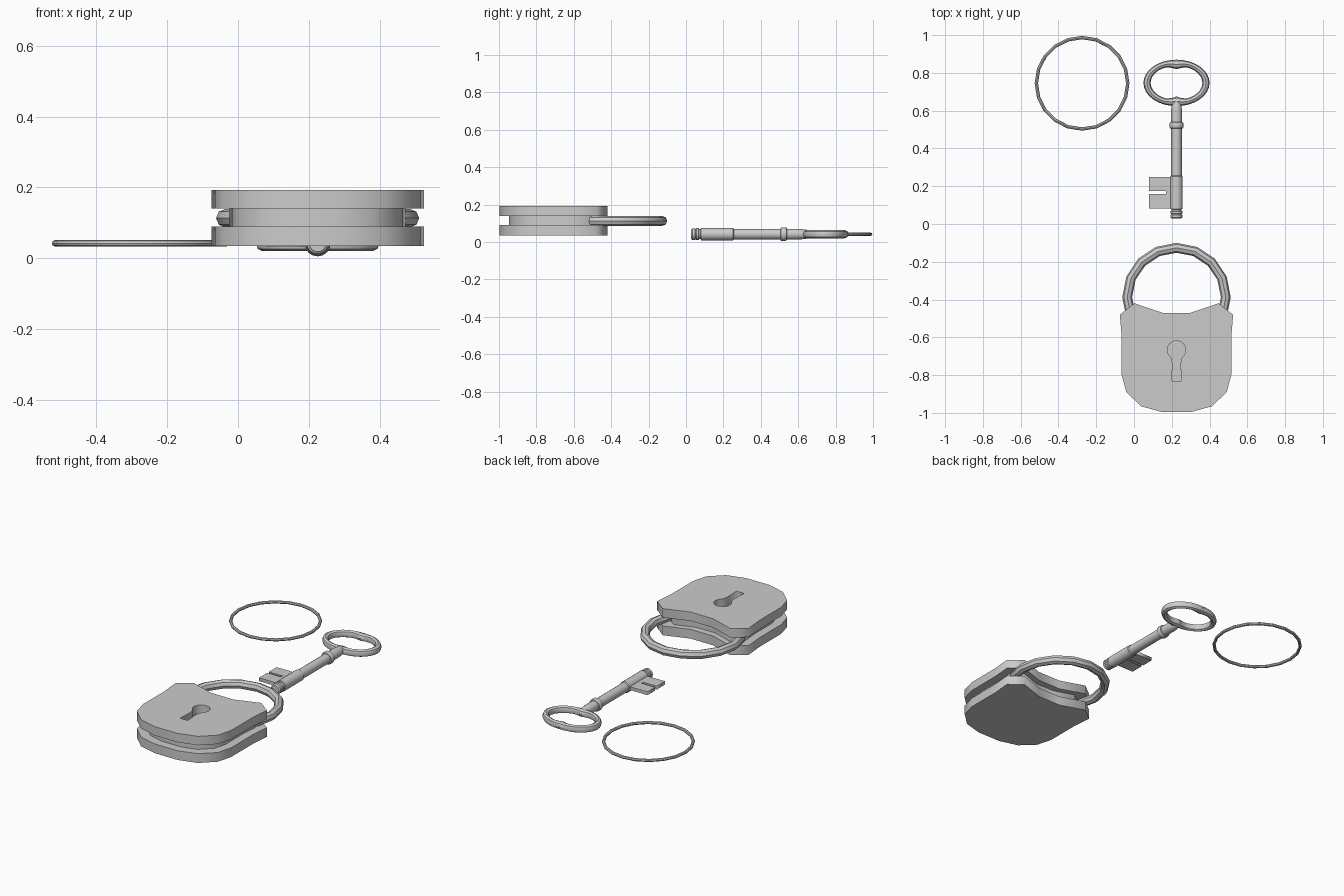
import bpy, bmesh
from math import sin, cos, pi, radians

if "Cube" in bpy.data.objects:
    bpy.data.objects.remove(bpy.data.objects["Cube"])

CX = 0.225      # shared axis of key and padlock
KZ = 0.042      # height of the key centre line


def smooth(obj, angle=40):
    bpy.ops.object.select_all(action='DESELECT')
    obj.select_set(True)
    bpy.context.view_layer.objects.active = obj
    bpy.ops.object.shade_smooth_by_angle(angle=radians(angle))


def plate(name, outlines, z0, z1):
    """Extruded flat outline; later outlines become holes."""
    cu = bpy.data.curves.new(name, 'CURVE')
    cu.dimensions = '2D'
    cu.fill_mode = 'BOTH'
    cu.extrude = (z1 - z0) / 2
    for pts in outlines:
        sp = cu.splines.new('POLY')
        sp.points.add(len(pts) - 1)
        for p, (x, y) in zip(sp.points, pts):
            p.co = (x, y, 0, 1)
        sp.use_cyclic_u = True
    obj = bpy.data.objects.new(name, cu)
    obj.location.z = (z0 + z1) / 2
    bpy.context.collection.objects.link(obj)
    bpy.ops.object.select_all(action='DESELECT')
    obj.select_set(True)
    bpy.context.view_layer.objects.active = obj
    bpy.ops.object.convert(target='MESH')
    return bpy.context.object


def skin(name, loops, closed):
    """Bridge a list of equal vertex loops; cap the ends when open."""
    bm = bmesh.new()
    rings = [[bm.verts.new(p) for p in lp] for lp in loops]
    n = len(rings[0])
    for i in range(len(rings) if closed else len(rings) - 1):
        a, b = rings[i], rings[(i + 1) % len(rings)]
        for j in range(n):
            k = (j + 1) % n
            bm.faces.new((a[j], a[k], b[k], b[j]))
    if not closed:
        bm.faces.new(rings[0])
        bm.faces.new(rings[-1])
    bmesh.ops.recalc_face_normals(bm, faces=bm.faces)
    me = bpy.data.meshes.new(name)
    bm.to_mesh(me)
    bm.free()
    obj = bpy.data.objects.new(name, me)
    bpy.context.collection.objects.link(obj)
    smooth(obj)
    return obj


def torus(name, loc, major, minor, segs, sides):
    bpy.ops.mesh.primitive_torus_add(location=loc, major_radius=major, minor_radius=minor,
                                     major_segments=segs, minor_segments=sides)
    bpy.context.object.name = name
    smooth(bpy.context.object)


# padlock plates: half outline mirrored about the axis
half = [(0.075, -0.47), (0.222, -0.42), (0.30, -0.48), (0.29, -0.60), (0.29, -0.80),
        (0.266, -0.89), (0.187, -0.965), (0.075, -0.996)]
both = half + [(-x, y) for x, y in reversed(half)]
outer = [(CX + x, y) for x, y in both]
inner = [(CX + x * 0.83, -0.70 + (y + 0.70) * 0.83) for x, y in both]

# keyhole: round head with a flared slot
keyhole = [(CX + 0.049 * cos(a), -0.667 + 0.049 * sin(a))
           for a in [radians(-55 + 290 * i / 12) for i in range(13)]]
keyhole += [(CX - 0.021, -0.74), (CX - 0.025, -0.83), (CX + 0.025, -0.83), (CX + 0.021, -0.74)]

plate("lock_back_plate", [outer], 0.035, 0.09)
plate("lock_core", [inner], 0.088, 0.142)
plate("lock_front_plate", [outer, keyhole], 0.14, 0.193)

# shackle and loose ring
torus("shackle", (CX, -0.387, 0.113), 0.261, 0.026, 16, 8)
torus("key_ring", (-0.275, 0.745, KZ), 0.242, 0.009, 20, 8)

# key shaft, turned along y: (y, radius)
profile = [(0.028, 0.024), (0.034, 0.031), (0.048, 0.031), (0.052, 0.027), (0.056, 0.032),
           (0.067, 0.032), (0.07, 0.027), (0.078, 0.027), (0.08, 0.033), (0.252, 0.033),
           (0.256, 0.028), (0.505, 0.028), (0.507, 0.034), (0.513, 0.037), (0.532, 0.037),
           (0.538, 0.034), (0.54, 0.029), (0.60, 0.029), (0.64, 0.025), (0.66, 0.017),
           (0.677, 0.003)]
skin("key_shaft", [[(CX + r * cos(2 * pi * i / 16), y, KZ + r * sin(2 * pi * i / 16))
                    for i in range(16)] for y, r in profile], False)

# key bow: oval loop whose inner edge has cusps at top and bottom
loops = []
for i in range(32):
    a = 2 * pi * i / 32
    c, s = cos(a), sin(a)
    cusp = max(0, 1 - abs(c) / 0.42) * 0.018
    ox, oy = 0.175 * c, 0.123 * s
    ix, iy = 0.137 * c, (0.091 - cusp) * s
    loops.append([(CX + (ox + ix) / 2 + (ox - ix) / 2 * cos(t),
                   0.747 + (oy + iy) / 2 + (oy - iy) / 2 * cos(t),
                   KZ + 0.022 * sin(t)) for t in [2 * pi * k / 8 for k in range(8)]])
skin("key_bow", loops, True)

# key bit with a notch
plate("key_bit", [[(0.21, 0.248), (0.08, 0.248), (0.08, 0.176), (0.17, 0.176),
                   (0.17, 0.160), (0.08, 0.160), (0.08, 0.083), (0.21, 0.083)]],
      KZ - 0.01, KZ + 0.01)
